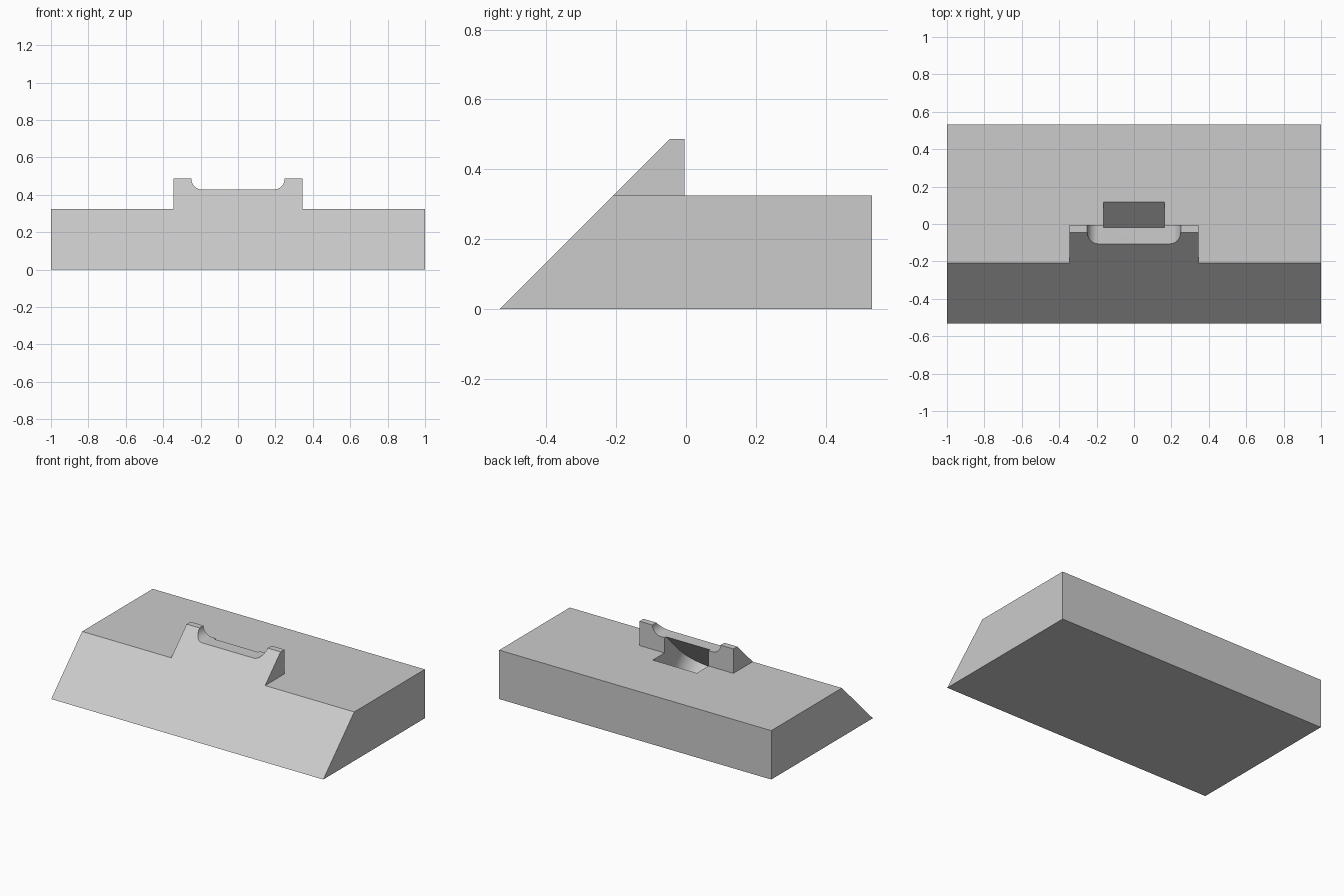
import bpy
import bmesh
from math import sin, cos, pi
from mathutils import Vector

old = bpy.data.objects.get("Cube")
if old:
    bpy.data.objects.remove(old, do_unlink=True)

BASE_TOP, LUG_TOP, NOTCH_Z = 0.325, 0.487, 0.427
SLOPE = 0.533          # front slope plane: y = z - SLOPE


def prism(name, points, sweep):
    """Closed solid made by sweeping a planar outline along a vector."""
    bm = bmesh.new()
    face = bm.faces.new([bm.verts.new(p) for p in points])
    ret = bmesh.ops.extrude_face_region(bm, geom=[face])
    verts = [g for g in ret["geom"] if isinstance(g, bmesh.types.BMVert)]
    bmesh.ops.translate(bm, verts=verts, vec=sweep)
    bmesh.ops.recalc_face_normals(bm, faces=bm.faces[:])
    mesh = bpy.data.meshes.new(name)
    bm.to_mesh(mesh)
    bm.free()
    obj = bpy.data.objects.new(name, mesh)
    bpy.context.collection.objects.link(obj)
    return obj


def block(name, x, y0, y1, z0, z1):
    return prism(name, [(-x, y0, z0), (x, y0, z0), (x, y0, z1), (-x, y0, z1)],
                 (0, y1 - y0, 0))


def combine(target, tool, operation):
    mod = target.modifiers.new(tool.name, "BOOLEAN")
    mod.operation, mod.object, mod.solver = operation, tool, "EXACT"
    bpy.context.view_layer.objects.active = target
    bpy.ops.object.modifier_apply(modifier=mod.name)
    bpy.data.objects.remove(tool, do_unlink=True)


# Base slab with the raised lug on top
body = block("wedge_base", 1, -0.65, SLOPE, 0, BASE_TOP)
combine(body, block("lug", 0.345, -0.6, -0.005, 0.2, LUG_TOP), "UNION")

# Filleted notch across the top of the lug
r = LUG_TOP - NOTCH_Z
right = [(0.19 + r * sin(a), LUG_TOP - r * cos(a))
         for a in [i * pi / 24 for i in range(13)]] + [(0.19 + r, 0.7)]
outline = right + [(-x, z) for x, z in reversed(right)]
combine(body, prism("notch", [(x, -0.8, z) for x, z in outline], (0, 1, 0)),
        "DIFFERENCE")

# Round-ended slot parallel to the front slope
up = Vector((0, 1, 1)).normalized()
inward = Vector((0, 1, -1)).normalized()
start = Vector((0, -0.02, NOTCH_Z))
w, centre = 0.162, -0.21
ring = [(w * cos(a), centre + w * sin(a))
        for a in [pi + i * pi / 32 for i in range(33)]]
ring += [(w, 0.4), (-w, 0.4)]
combine(body, prism("slot", [start + Vector((x, 0, 0)) + up * s for x, s in ring],
                    inward * 0.17), "DIFFERENCE")

# Trim the front to one continuous slope
combine(body, prism("front_trim", [(-2, -0.5 - SLOPE, -0.5), (-2, 1 - SLOPE, 1),
                                   (-2, -2, 1), (-2, -2, -0.5)], (4, 0, 0)),
        "DIFFERENCE")

# Single grey finish
grey = bpy.data.materials.new("light_grey")
grey.use_nodes = True
colour = (0.6, 0.6, 0.6, 1)
grey.diffuse_color = colour
grey.node_tree.nodes["Principled BSDF"].inputs["Base Color"].default_value = colour
body.data.materials.clear()
body.data.materials.append(grey)
for p in body.data.polygons:
    p.material_index = 0

bpy.ops.object.select_all(action="DESELECT")
body.select_set(True)
bpy.context.view_layer.objects.active = body
bpy.ops.object.shade_smooth_by_angle(angle=pi / 6)
